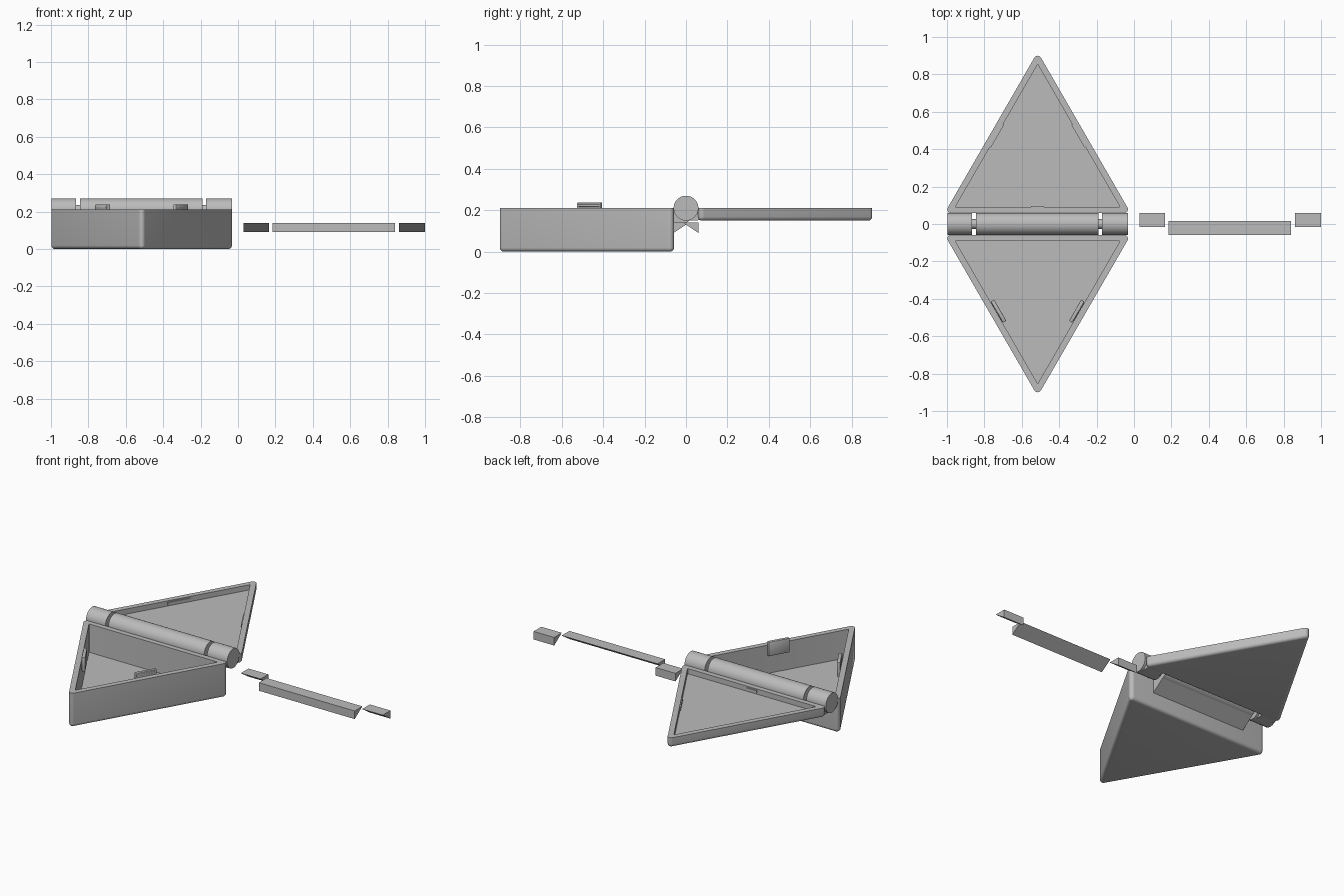
import bpy, bmesh, math
from mathutils import Matrix

cube = bpy.data.objects.get("Cube")
if cube:
    bpy.data.objects.remove(cube)

grey = bpy.data.materials.new("plain_grey")
grey.use_nodes = True
colour = (0.5, 0.5, 0.5, 1)
grey.diffuse_color = colour
grey.node_tree.nodes["Principled BSDF"].inputs["Base Color"].default_value = colour

CX = -0.515          # middle of the case
EDGE = 0.058         # gap from hinge axis to each half
R = 0.2873           # inradius of the triangular halves
CORNER = 0.02
WALL = 0.033
RIM = 0.21
HINGE_R = 0.06


def finish(bm, name, smooth=False):
    bmesh.ops.recalc_face_normals(bm, faces=bm.faces)
    mesh = bpy.data.meshes.new(name)
    bm.to_mesh(mesh)
    bm.free()
    mesh.materials.append(grey)
    obj = bpy.data.objects.new(name, mesh)
    bpy.context.collection.objects.link(obj)
    if smooth:
        bpy.ops.object.select_all(action='DESELECT')
        obj.select_set(True)
        bpy.context.view_layer.objects.active = obj
        bpy.ops.object.shade_smooth_by_angle(angle=math.radians(35))
    return obj


def ring(bm, side, inset, radius, z, steps=6):
    """Rounded triangle whose apex points along side * y."""
    verts = []
    cy = side * (EDGE + R)
    reach = 2 * (R - inset - radius)
    for k in range(3):
        mid = math.radians(90 + 120 * k)
        for i in range(steps + 1):
            a = mid + math.radians(120) * (i / steps - 0.5)
            x = reach * math.cos(mid) + radius * math.cos(a)
            y = reach * math.sin(mid) + radius * math.sin(a)
            verts.append(bm.verts.new((CX + x, cy + side * y, z)))
    return verts


def tray(name, side, bottom, floor):
    """Hollow triangular tray with a rounded bottom edge."""
    bm = bmesh.new()
    bevel = CORNER * 0.95
    rings = []
    for i in range(6):
        a = math.pi / 2 * i / 5
        inset = bevel * (1 - math.sin(a))
        rings.append(ring(bm, side, inset, CORNER - inset, bottom + bevel * (1 - math.cos(a))))
    rings.append(ring(bm, side, 0, CORNER, RIM))
    rings.append(ring(bm, side, WALL, 0.002, RIM))
    rings.append(ring(bm, side, WALL, 0.002, floor))
    for a, b in zip(rings, rings[1:]):
        n = len(a)
        for i in range(n):
            j = (i + 1) % n
            bm.faces.new((a[i], a[j], b[j], b[i]))
    bm.faces.new(rings[0])
    bm.faces.new(rings[-1])
    return finish(bm, name, True)


def bar(name, side, angle, inset, length, thick, z0, z1, bevel=0.0):
    """Bar lying along one wall, placed by its distance inside the outer face."""
    a = math.radians(angle)
    d = R - inset
    bm = bmesh.new()
    spot = Matrix.Translation((CX + d * math.cos(a), side * (EDGE + R) + d * math.sin(a), (z0 + z1) / 2))
    size = Matrix.Diagonal((thick, length, z1 - z0, 1))
    bmesh.ops.create_cube(bm, size=1, matrix=spot @ Matrix.Rotation(a, 4, 'Z') @ size)
    if bevel:
        bmesh.ops.bevel(bm, geom=bm.edges[:], offset=bevel, segments=2, profile=0.5, affect='EDGES')
    return finish(bm, name, bool(bevel))


def rod(name, x0, x1, radius):
    bm = bmesh.new()
    turn = Matrix.Translation(((x0 + x1) / 2, 0, RIM)) @ Matrix.Rotation(math.pi / 2, 4, 'Y')
    bmesh.ops.create_cone(bm, cap_ends=True, segments=48, radius1=radius, radius2=radius,
                          depth=x1 - x0, matrix=turn)
    return finish(bm, name, True)


def prism(name, x0, x1, profile):
    """Side profile of (y, z) points extruded along x."""
    bm = bmesh.new()
    face = bm.faces.new([bm.verts.new((x0, y, z)) for y, z in profile])
    moved = bmesh.ops.extrude_face_region(bm, geom=[face])
    for v in moved["geom"]:
        if isinstance(v, bmesh.types.BMVert):
            v.co.x = x1
    return finish(bm, name)


# Case halves
tray("base_tray", -1, 0.0, 0.035)
tray("lid_tray", 1, 0.15, 0.178)

# Snap clips on the base and matching ridges in the lid
for label, angle in (("left", -30), ("right", 210)):
    bar("clip_" + label, -1, angle, 0.046, 0.13, 0.02, 0.15, 0.238, 0.004)
    bar("clip_lip_" + label, -1, angle, 0.039, 0.12, 0.012, 0.216, 0.23, 0.004)
    bar("lid_ridge_" + label, 1, -angle, WALL, 0.14, 0.012, 0.186, 0.202)
bar("lid_ridge_rear", 1, -90, WALL, 0.07, 0.012, 0.186, 0.202)

# Hinge: outer knuckles join the lid, the middle one joins the base
outer = (("right", -0.998, -0.865), ("left", -0.17, -0.032))
middle = (-0.845, -0.19)
for label, x0, x1 in outer:
    rod("hinge_knuckle_" + label, x0, x1, HINGE_R)
    prism("lid_arm_" + label, x0 + 0.015, x1 - 0.015,
          [(0, 0.15), (0.07, 0.152), (0.07, RIM), (0, RIM)])
rod("hinge_knuckle_middle", *middle, HINGE_R)
rod("hinge_pin", -0.95, -0.08, 0.026)
prism("base_arm", *middle, [(-0.065, 0.09), (0.03, 0.16), (0, RIM), (-0.065, RIM)])

# Loose wedges lying beside the case
wedge = [(-0.06, 0.09), (0.015, 0.14), (-0.06, 0.14)]
flipped = [(-y, z) for y, z in wedge]
prism("long_wedge", 0.185, 0.84, wedge)
prism("short_wedge_inner", 0.03, 0.165, flipped)
prism("short_wedge_outer", 0.86, 1.0, flipped)
